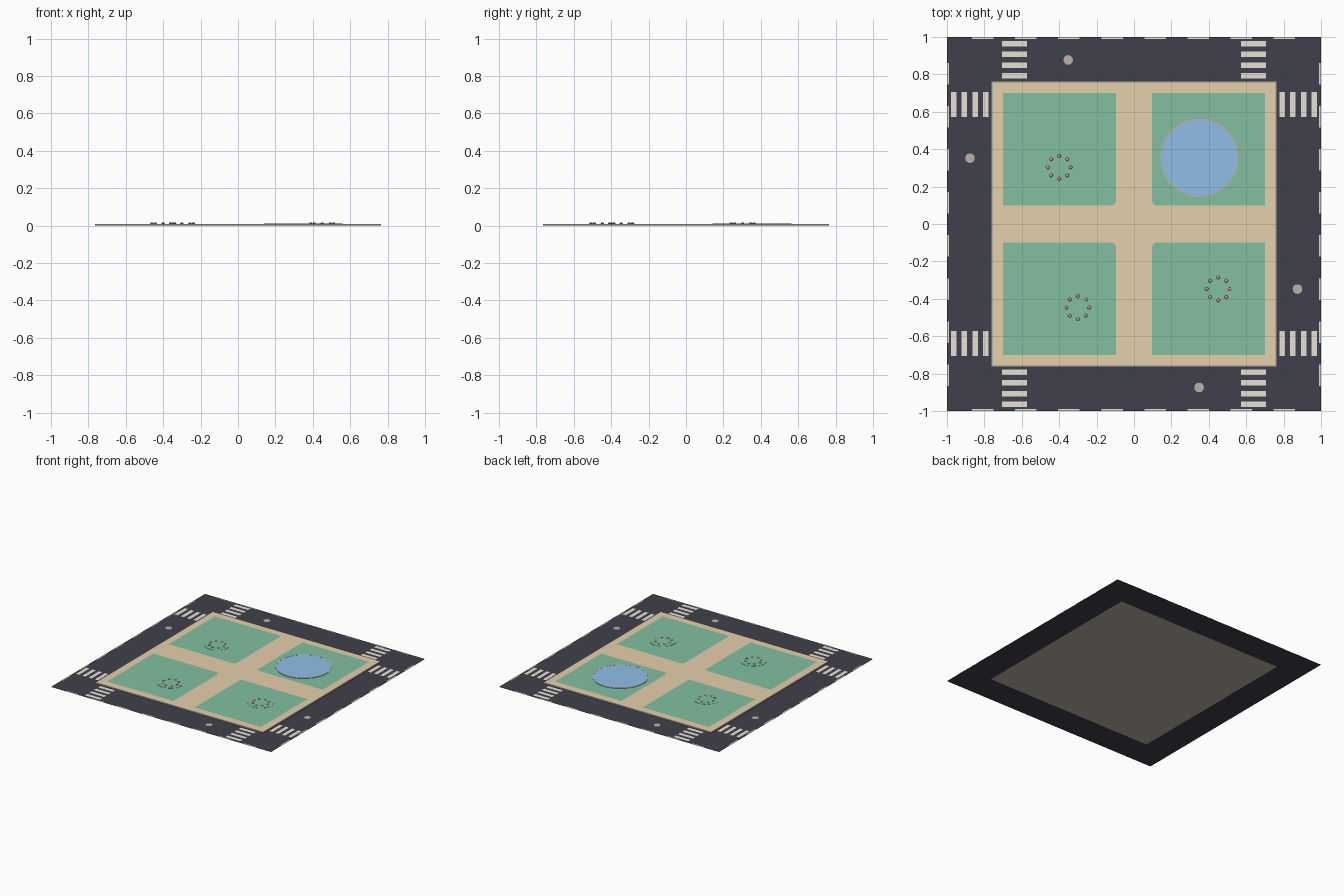
import bpy, bmesh, math

if "Cube" in bpy.data.objects:
    bpy.data.objects.remove(bpy.data.objects["Cube"])


def mat(name, r, g, b):
    m = bpy.data.materials.new(name)
    lin = [((c / 255 + 0.055) / 1.055) ** 2.4 for c in (r, g, b)]
    m.diffuse_color = (*lin, 1)
    m.use_nodes = True
    m.node_tree.nodes["Principled BSDF"].inputs["Base Color"].default_value = m.diffuse_color
    return m


ASPHALT = mat("asphalt", 64, 64, 76)
KERB = mat("kerb stone", 186, 178, 168)
PAVING = mat("tan paving", 229, 208, 171)
GRASS = mat("grass green", 131, 192, 161)
WATER = mat("water blue", 147, 195, 236)
PAINT = mat("road paint", 238, 232, 220)
CLAY = mat("clay pink", 214, 158, 142)


def finish(name, bm, material):
    me = bpy.data.meshes.new(name)
    bm.to_mesh(me)
    bm.free()
    me.materials.append(material)
    ob = bpy.data.objects.new(name, me)
    bpy.context.collection.objects.link(ob)
    return ob


def sheet(bm, pts, z):
    # flat upward-facing plate
    f = bm.faces.new([bm.verts.new((x, y, z)) for x, y in pts])
    f.normal_update()
    if f.normal.z < 0:
        f.normal_flip()


def prism(bm, pts, z0, z1):
    lo = [bm.verts.new((x, y, z0)) for x, y in pts]
    hi = [bm.verts.new((x, y, z1)) for x, y in pts]
    bm.faces.new(lo[::-1])
    bm.faces.new(hi)
    n = len(pts)
    for i in range(n):
        j = (i + 1) % n
        bm.faces.new((lo[i], lo[j], hi[j], hi[i]))


def rect(x, y, w, h):
    return [(x - w / 2, y - h / 2), (x + w / 2, y - h / 2),
            (x + w / 2, y + h / 2), (x - w / 2, y + h / 2)]


def circle(x, y, r, n):
    return [(x + r * math.cos(2 * math.pi * i / n),
             y + r * math.sin(2 * math.pi * i / n)) for i in range(n)]


def plate(name, pts, z, material):
    bm = bmesh.new()
    sheet(bm, pts, z)
    return finish(name, bm, material)


def ring(name, x, y, r0, r1, z0, z1, n, material):
    # square-section ring
    bm = bmesh.new()
    loops = [[bm.verts.new((px, py, z)) for px, py in circle(x, y, r, n)]
             for r, z in ((r0, z0), (r1, z0), (r1, z1), (r0, z1))]
    for k in range(4):
        a, b = loops[k], loops[(k + 1) % 4]
        for i in range(n):
            j = (i + 1) % n
            bm.faces.new((a[i], a[j], b[j], b[i]))
    bmesh.ops.recalc_face_normals(bm, faces=bm.faces)
    return finish(name, bm, material)


# road sheet
plate("road", rect(0, 0, 2, 2), 0.0004, ASPHALT)

# raised block with kerb, and paving on top
bm = bmesh.new()
prism(bm, rect(0, 0, 1.53, 1.53), 0, 0.0095)
finish("kerb", bm, KERB)
plate("paving", rect(0, 0, 1.508, 1.508), 0.0103, PAVING)

# four lawns, each rounded at the corner facing the crossing
for sx in (-1, 1):
    for sy in (-1, 1):
        r = 0.025
        pts = [(0.70, 0.10), (0.70, 0.70), (0.097, 0.70)]
        for i in range(7):
            a = math.pi + i * math.pi / 12
            pts.append((0.097 + r + r * math.cos(a), 0.10 + r + r * math.sin(a)))
        plate("lawn", [(sx * x, sy * y) for x, y in pts], 0.0111, GRASS)

# pond
plate("pond_water", circle(0.35, 0.353, 0.204, 48), 0.0135, WATER)
ring("pond_rim", 0.35, 0.353, 0.202, 0.21, 0.0105, 0.0142, 48, KERB)

# flower beds: low green discs, each with eight round blooms
for x, y in ((-0.4, 0.303), (-0.3, -0.447), (0.45, -0.347)):
    bm = bmesh.new()
    prism(bm, circle(x, y, 0.1, 32), 0.0105, 0.0125)
    finish("flower_bed", bm, GRASS)
    bm = bmesh.new()
    for px, py in circle(x, y, 0.061, 8):
        s = bmesh.ops.create_uvsphere(bm, u_segments=10, v_segments=6, radius=0.0095)
        bmesh.ops.scale(bm, verts=s["verts"], vec=(1, 1, 0.5))
        bmesh.ops.translate(bm, verts=s["verts"], vec=(px, py, 0.0122))
    for f in bm.faces:
        f.smooth = True
    finish("flowers", bm, CLAY)

# zebra crossings, two on each side of the block
bm = bmesh.new()
for s in (-1, 1):
    for t in (-0.639, 0.639):
        for i in range(4):
            d = s * (0.793 + 0.0568 * i)
            sheet(bm, rect(t, d, 0.134, 0.029), 0.0018)
            sheet(bm, rect(d, t, 0.029, 0.134), 0.0018)
finish("crossing_stripes", bm, PAINT)

# dashed lane lines along the outer edge
bm = bmesh.new()
for s in (-0.995, 0.995):
    for i in range(8):
        t = -0.808 + 0.2302 * i
        sheet(bm, rect(t, s, 0.115, 0.01), 0.0018)
        sheet(bm, rect(s, t, 0.01, 0.115), 0.0018)
finish("lane_dashes", bm, PAINT)

# manhole covers
for x, y in ((-0.352, 0.877), (-0.877, 0.352), (0.874, -0.348), (0.348, -0.874)):
    plate("manhole_cover", circle(x, y, 0.026, 12), 0.0018, KERB)
